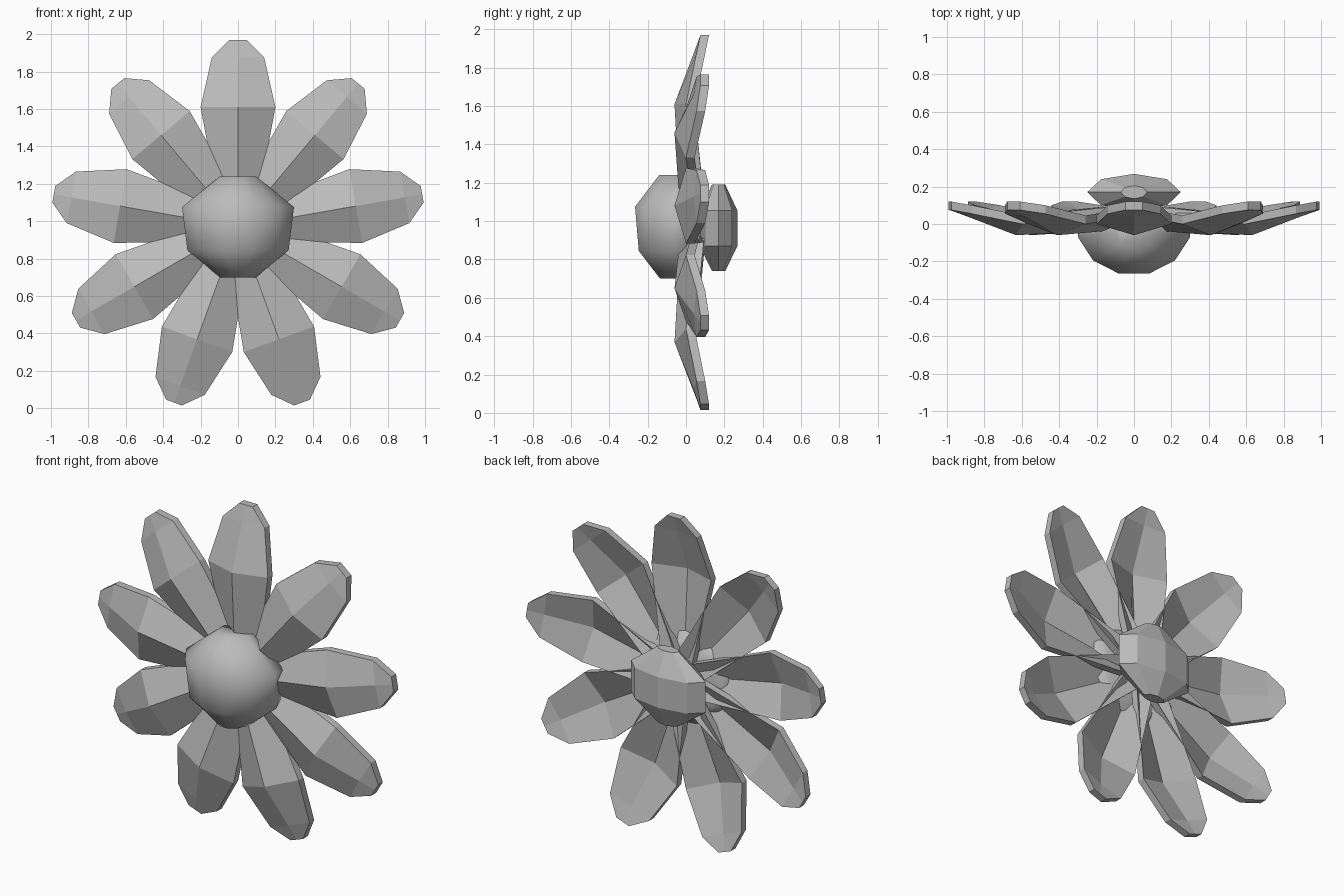
import bpy, bmesh, math
from mathutils import Matrix, Vector

cube = bpy.data.objects.get("Cube")
if cube:
    bpy.data.objects.remove(cube, do_unlink=True)

CENTRE_Z = 0.97

grey = bpy.data.materials.new("soft_grey")
grey.use_nodes = True
grey.diffuse_color = (0.5, 0.5, 0.5, 1)
grey.node_tree.nodes["Principled BSDF"].inputs["Base Color"].default_value = (0.5, 0.5, 0.5, 1)


def finish(name, bm):
    bmesh.ops.recalc_face_normals(bm, faces=bm.faces)
    mesh = bpy.data.meshes.new(name)
    bm.to_mesh(mesh)
    bm.free()
    mesh.materials.append(grey)
    obj = bpy.data.objects.new(name, mesh)
    bpy.context.collection.objects.link(obj)
    return obj


def loft(bm, rings):
    """Join closed rings of points with quads and cap both ends."""
    rows = [[bm.verts.new(p) for p in ring] for ring in rings]
    n = len(rows[0])
    for a, b in zip(rows, rows[1:]):
        for i in range(n):
            j = (i + 1) % n
            bm.faces.new((a[i], a[j], b[j], b[i]))
    bm.faces.new(rows[0])
    bm.faces.new(rows[-1])


def ellipse(n, rx, ry, y, z, turn=0.0, back=1.0):
    """Horizontal ring; back flattens the half that faces +y."""
    points = []
    for i in range(n):
        a = math.tau * (i + turn) / n
        dy = ry * math.sin(a)
        points.append((rx * math.cos(a), y + (dy * back if dy > 0 else dy), z))
    return points


# Petals: folded blades with a ridge, spaced evenly around the centre
# Rows: distance from centre, half width, ridge depth, edge depth
PETAL = [(0.10, 0.10, -0.03, 0.05), (0.64, 0.20, -0.06, 0.0),
         (0.905, 0.14, 0.04, 0.055), (1.0, 0.045, 0.075, 0.075)]
THICK = 0.045
COUNT = 9
for k in range(COUNT):
    bm = bmesh.new()
    loft(bm, [[(-w, edge, r), (0, ridge, r), (w, edge, r),
               (w, edge + THICK, r), (0, ridge + THICK, r), (-w, edge + THICK, r)]
              for r, w, ridge, edge in PETAL])
    bm.transform(Matrix.Translation((0, 0, CENTRE_Z))
                 @ Matrix.Rotation(math.tau * k / COUNT, 4, "Y"))
    finish(f"petal_{k + 1}", bm)

# Smooth faceted ball at the front, shallow behind the petals
BALL = [(0.70, 0.10, 0.14), (0.845, 0.28, 0.255), (1.075, 0.31, 0.275), (1.24, 0.10, 0.145)]
bm = bmesh.new()
loft(bm, [ellipse(12, rx, ry, 0, z, 0.5, 0.2) for z, rx, ry in BALL])
ball = finish("flower_centre", bm)
for poly in ball.data.polygons:
    poly.use_smooth = True

# Flat-faced bulb at the back
BULB = [(0.74, 0.07, 0.035), (0.87, 0.25, 0.098), (1.055, 0.25, 0.098), (1.19, 0.07, 0.035)]
bm = bmesh.new()
loft(bm, [ellipse(8, rx, ry, 0.17, z) for z, rx, ry in BULB])
finish("back_bulb", bm)
